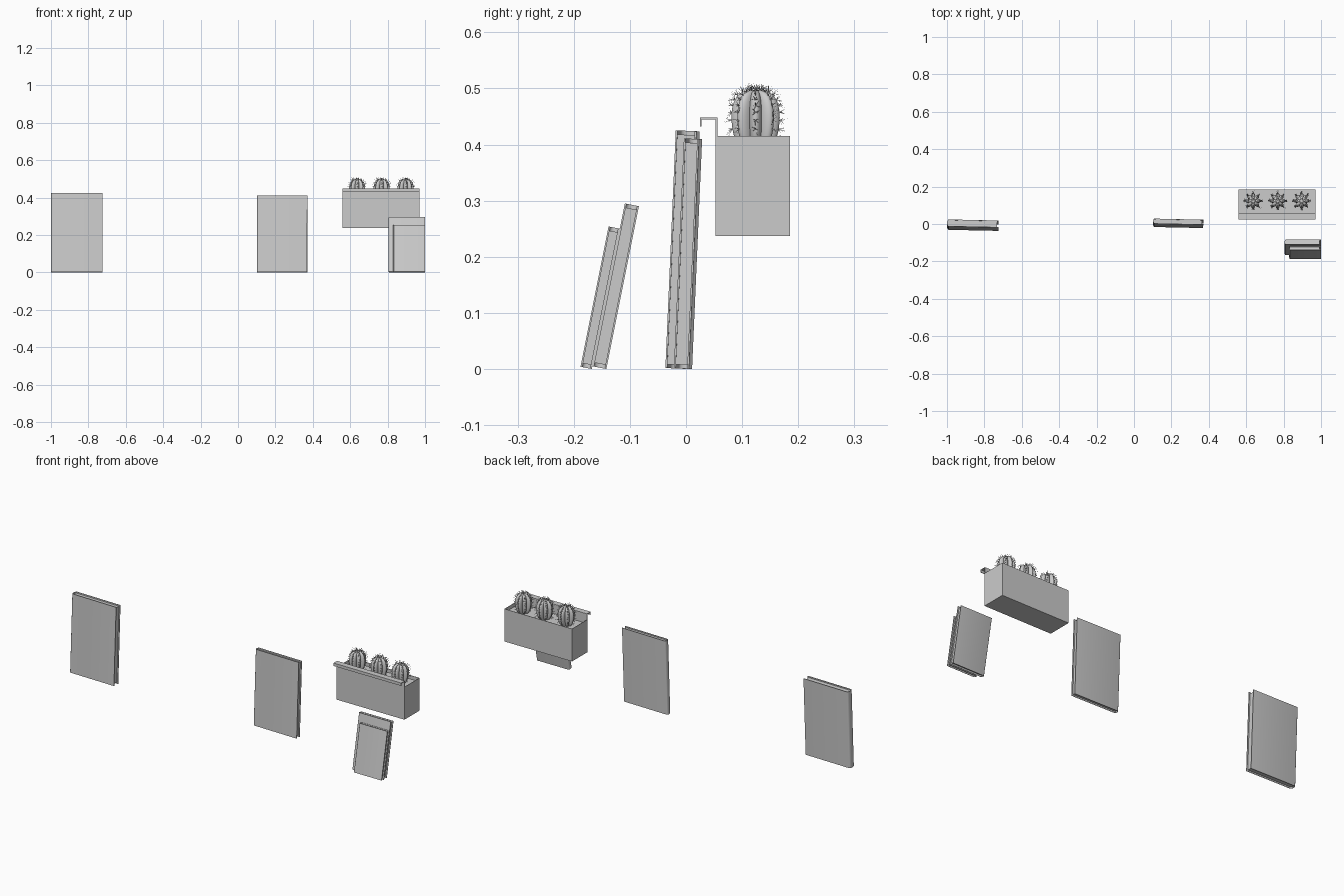
import bpy, bmesh, random
from math import sin, cos, pi, radians, tan
from mathutils import Vector, Matrix

if "Cube" in bpy.data.objects:
    bpy.data.objects.remove(bpy.data.objects["Cube"])

random.seed(4)


def add_object(name, bm, smooth=None):
    bmesh.ops.recalc_face_normals(bm, faces=bm.faces)
    mesh = bpy.data.meshes.new(name)
    bm.to_mesh(mesh)
    bm.free()
    ob = bpy.data.objects.new(name, mesh)
    bpy.context.collection.objects.link(ob)
    if smooth:
        bpy.context.view_layer.objects.active = ob
        ob.select_set(True)
        bpy.ops.object.shade_smooth_by_angle(angle=radians(smooth))
        ob.select_set(False)
    return ob


def prism(name, points, direction, smooth=None):
    """Extrude a closed outline along a direction."""
    bm = bmesh.new()
    face = bm.faces.new([bm.verts.new(p) for p in points])
    ext = bmesh.ops.extrude_face_region(bm, geom=[face])
    verts = [v for v in ext["geom"] if isinstance(v, bmesh.types.BMVert)]
    bmesh.ops.translate(bm, verts=verts, vec=direction)
    return add_object(name, bm, smooth)


def book_outline(w, t, bulge, inset, n=10):
    """Boards running from the fore edge round a bowed spine and back."""
    pts = [(w, inset)]
    for i in range(n + 1):
        a = -pi / 2 + pi * i / n
        pts.append((bulge + inset * 0.5 - bulge * cos(a),
                    t / 2 + (t / 2 - inset) * sin(a)))
    return pts + [(w, t - inset)]


def book(name, x, y, w, t, h, lean, yaw=0.0):
    cover, margin, bulge = 0.0032, 0.007, min(0.009, t * 0.25)
    outer = book_outline(w, t, bulge, 0)
    inner = book_outline(w, t, bulge, cover)
    # cover
    outline = outer + inner[::-1]
    parts = [prism(name + "_cover", [(px, py, 0) for px, py in outline], (0, 0, h), 30)]
    # page block
    pages = book_outline(w - margin, t, bulge, cover)
    parts.append(prism(name + "_pages", [(px, py, margin) for px, py in pages],
                       (0, 0, h - 2 * margin), 30))
    for ob in parts:
        ob.rotation_euler = (-radians(lean), 0, radians(yaw))
        ob.location = (x, y, t * sin(radians(lean)))


# books: two large upright ones, two small leaning ones
book("left_book", -1.0, -0.031, 0.275, 0.037, 0.424, 2.5, -1.2)
book("middle_book", 0.102, -0.016, 0.268, 0.027, 0.410, 2.5, -1.2)
book("small_back_book", 0.805, -0.167, 0.195, 0.0255, 0.296, 11.3)
book("small_front_book", 0.83, -0.188, 0.17, 0.0205, 0.255, 11.3)

# planter box with a hollow top
X0, X1, Y0, Y1, Z0, Z1 = 0.56, 0.97, 0.053, 0.185, 0.237, 0.415
bm = bmesh.new()
bmesh.ops.create_cube(bm, size=1, matrix=Matrix.Translation(
    ((X0 + X1) / 2, (Y0 + Y1) / 2, (Z0 + Z1) / 2)) @ Matrix.Diagonal((X1 - X0, Y1 - Y0, Z1 - Z0, 1)))
top = max(bm.faces, key=lambda f: f.calc_center_median().z)
bmesh.ops.inset_region(bm, faces=[top], thickness=0.003)
down = bmesh.ops.extrude_discrete_faces(bm, faces=[top])["faces"][0]
bmesh.ops.translate(bm, verts=down.verts, vec=(0, 0, -0.02))
add_object("planter_box", bm)

# hanging lip along the front wall
d = 0.003
lip = [(Y0 + d, 0.41), (Y0 + d, 0.448), (0.025, 0.448), (0.025, 0.432),
       (0.025 + d, 0.432), (0.025 + d, 0.448 - d), (Y0, 0.448 - d), (Y0, 0.41)]
prism("planter_lip", [(X0, y, z) for y, z in lip], (X1 - X0, 0, 0))

# cactus
RIBS, SEG, ROWS = 8, 96, 18


def cactus_point(theta, phi):
    r = 0.043 * max(cos(phi), 0) ** 0.6 * (0.66 + 0.34 * abs(cos(RIBS / 2 * theta)))
    z = sin(phi) * (0.047 if phi > 0 else 0.062)
    return Vector((r * cos(theta), r * sin(theta), z))


def cactus_body():
    bm = bmesh.new()
    rings = []
    for j in range(ROWS):
        phi = radians(-75 + 164 * j / (ROWS - 1))
        rings.append([bm.verts.new(cactus_point(2 * pi * i / SEG, phi)) for i in range(SEG)])
    for a, b in zip(rings, rings[1:]):
        for i in range(SEG):
            k = (i + 1) % SEG
            bm.faces.new((a[i], a[k], b[k], b[i]))
    bm.faces.new(rings[-1])
    bm.faces.new(rings[0][::-1])
    return add_object("cactus_body", bm, 50)


def cactus_spines():
    bm = bmesh.new()
    for rib in range(RIBS):
        theta = 2 * pi * rib / RIBS
        for row in range(9):
            phi = radians(-36 + 120 * row / 8)
            base = cactus_point(theta, phi)
            out = Vector((cos(theta) * cos(phi), sin(theta) * cos(phi), sin(phi)))
            for _ in range(7):
                jit = Vector([random.uniform(-1, 1) for _ in range(3)])
                way = (out + jit * 0.85).normalized()
                if way.dot(out) < 0.2:
                    way = out
                length = random.uniform(0.010, 0.017)
                rot = way.to_track_quat('Z', 'Y').to_matrix().to_4x4()
                bmesh.ops.create_cone(
                    bm, cap_ends=True, segments=3, radius1=0.0006, radius2=0, depth=length,
                    matrix=Matrix.Translation(base + way * length * 0.48) @ rot)
    return add_object("cactus_spines", bm)


# three matching cacti in a row
masters = [cactus_body(), cactus_spines()]
for i, x in enumerate((0.637, 0.768, 0.896)):
    for master in masters:
        ob = master if i == 0 else master.copy()
        if i:
            bpy.context.collection.objects.link(ob)
        ob.location = (x, 0.124, 0.450)
